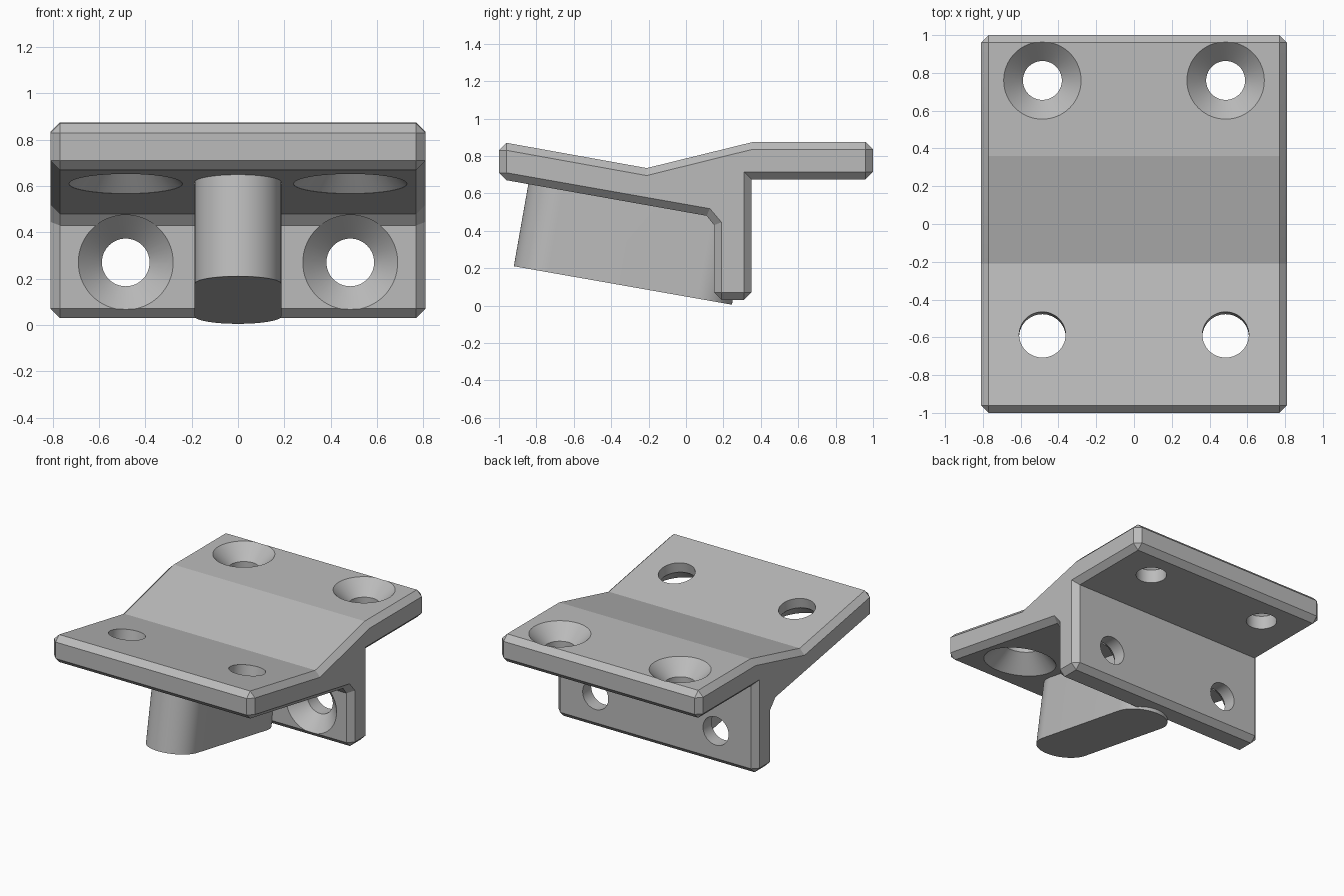
import bpy, bmesh
from math import radians, pi, sin, cos
from mathutils import Matrix, Vector

cube = bpy.data.objects.get("Cube")
if cube:
    bpy.data.objects.remove(cube)

TILT = radians(10)
HALF, CHAMFER = 0.81, 0.04

grey = bpy.data.materials.new("plain grey")
grey.use_nodes = True
grey.diffuse_color = (0.5, 0.5, 0.5, 1)
grey.node_tree.nodes["Principled BSDF"].inputs["Base Color"].default_value = (0.5, 0.5, 0.5, 1)


def finish(name, bm):
    bmesh.ops.remove_doubles(bm, verts=bm.verts, dist=1e-5)
    bmesh.ops.recalc_face_normals(bm, faces=bm.faces)
    mesh = bpy.data.meshes.new(name)
    bm.to_mesh(mesh)
    bm.free()
    mesh.materials.append(grey)
    obj = bpy.data.objects.new(name, mesh)
    bpy.context.collection.objects.link(obj)
    return obj


def loft(bm, rings):
    """Skin a stack of equal-length rings and cap both ends."""
    rows = [[bm.verts.new(p) for p in ring] for ring in rings]
    n = len(rows[0])
    for a, b in zip(rows, rows[1:]):
        for i in range(n):
            j = (i + 1) % n
            bm.faces.new((a[i], a[j], b[j], b[i]))
    bm.faces.new(rows[0])
    bm.faces.new(rows[-1])


# Bracket body: outline (y, z) paired with the inset outline of its side faces
outline = [(-1, .83), (-.96, .87), (-.21, .735), (.36, .875), (.96, .875), (1, .835),
           (1, .715), (.96, .675), (.35, .675), (.35, .07), (.31, .03), (.19, .03),
           (.15, .07), (.15, .43), (.11, .48), (-.96, .67), (-1, .71)]
front_top, front_low = (-.96, .83), (-.96, .71)
back_top, back_low = (.96, .835), (.96, .715)
foot_back, foot_front = (.31, .07), (.19, .07)
inset = [front_top, front_top, (-.21, .695), (.355, .835), back_top, back_top,
         back_low, back_low, (.31, .715), foot_back, foot_back, foot_front,
         foot_front, (.19, .445), (.128, .518), front_low, front_low]
bm = bmesh.new()
loft(bm, [[(x, y, z) for y, z in ring] for x, ring in
          ((-HALF, inset), (CHAMFER - HALF, outline),
           (HALF - CHAMFER, outline), (HALF, inset))])
bracket = finish("bracket", bm)

# Tilted tongue with rounded ends under the front flange
RADIUS, REACH, STEPS = 0.187, 0.405, 32
stadium = []
for end in (1, -1):
    for i in range(STEPS + 1):
        a = pi * i / STEPS
        stadium.append((end * RADIUS * cos(a), end * (REACH + RADIUS * sin(a))))
place = Matrix.Translation((0, -.3375, .1075)) @ Matrix.Rotation(-TILT, 4, 'X')
bm = bmesh.new()
loft(bm, [[place @ Vector((x, y, h)) for x, y in stadium] for h in (0, 0.5)])
tongue = finish("tongue", bm)


# Countersunk screw hole cutters, opening along their local +z
def screw_hole(bm, centre, turn, hole, sink, sides=64):
    place = Matrix.Translation(centre) @ Matrix.Rotation(turn, 4, 'X')
    profile = [(sink, .1), (sink, 0), (hole, hole - sink), (hole, -.3)]
    loft(bm, [[place @ Vector((r * cos(2 * pi * i / sides), r * sin(2 * pi * i / sides), h))
               for i in range(sides)] for r, h in profile])


bm = bmesh.new()
for x in (-.485, .485):
    screw_hole(bm, (x, .76, .875), 0, .103, .205)
    screw_hole(bm, (x, .15, .27), radians(90), .103, .205)
    screw_hole(bm, (x, -.62, .61), pi - TILT, .123, .245)
cutters = finish("hole_cutters", bm)
cutters.hide_render = True

# Merge the tongue, cut the holes, then shade
bpy.context.view_layer.objects.active = bracket
bracket.select_set(True)
for tool, operation in ((tongue, 'UNION'), (cutters, 'DIFFERENCE')):
    mod = bracket.modifiers.new(tool.name, 'BOOLEAN')
    mod.object, mod.operation, mod.solver = tool, operation, 'EXACT'
    bpy.ops.object.modifier_apply(modifier=mod.name)
    bpy.data.objects.remove(tool)
bpy.ops.object.shade_smooth_by_angle(angle=radians(12))
